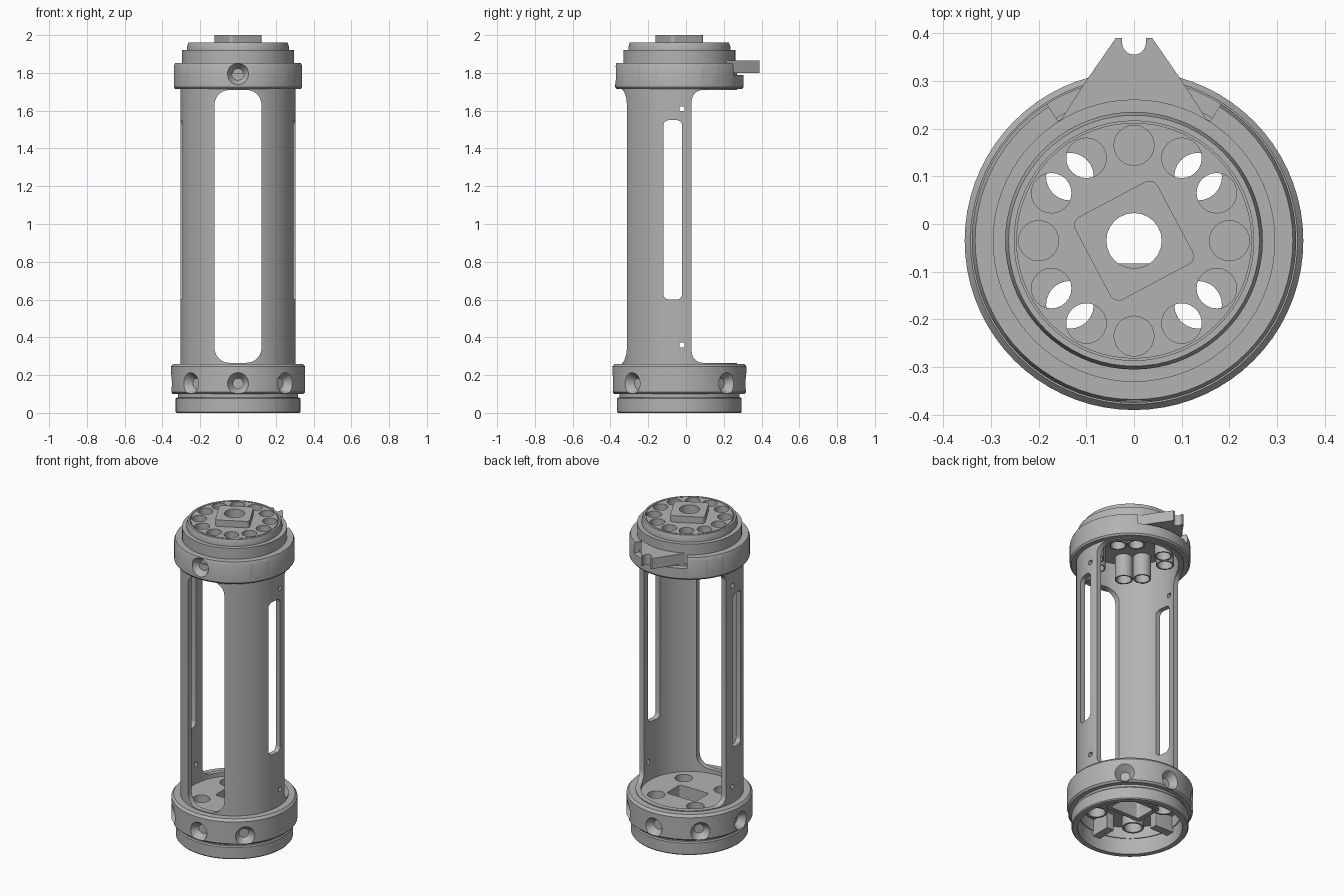
import bpy, bmesh
from math import pi, sin, cos, radians
from mathutils import Matrix, Vector

if "Cube" in bpy.data.objects:
    bpy.data.objects.remove(bpy.data.objects["Cube"])

grey = bpy.data.materials.new("machined grey")
grey.use_nodes = True
GREY = (0.45, 0.45, 0.45, 1)
grey.diffuse_color = GREY
grey.node_tree.nodes["Principled BSDF"].inputs["Base Color"].default_value = GREY
AXIS_Y = -0.035          # the tube axis sits slightly forward of centre
parts = []


def make(name, bm, keep=True):
    bmesh.ops.recalc_face_normals(bm, faces=bm.faces)
    mesh = bpy.data.meshes.new(name)
    bm.to_mesh(mesh)
    bm.free()
    obj = bpy.data.objects.new(name, mesh)
    bpy.context.collection.objects.link(obj)
    if keep:
        mesh.materials.append(grey)
        parts.append(obj)
    else:
        obj.hide_render = True
    return obj


def lathe(name, profile, seg=72, centre=(0, 0)):
    """Closed (radius, z) profile turned about a vertical axis."""
    bm = bmesh.new()
    rows = [[bm.verts.new((centre[0] + r * cos(2 * pi * i / seg),
                           centre[1] + r * sin(2 * pi * i / seg), z))
             for r, z in profile] for i in range(seg)]
    n = len(profile)
    for i in range(seg):
        a, b = rows[i], rows[(i + 1) % seg]
        for j in range(n):
            k = (j + 1) % n
            bm.faces.new((a[j], b[j], b[k], a[k]))
    return make(name, bm)


def tube(name, inner, outer, lo, hi, **kw):
    return lathe(name, [(inner, lo), (outer, lo), (outer, hi), (inner, hi)], **kw)


def prism(name, pts, axis, lo, hi, keep=False):
    """Outline pushed along an axis; the outline lies in the other two axes."""
    place = {"x": lambda p, d: (d, p[0], p[1]),
             "y": lambda p, d: (p[0], d, p[1]),
             "z": lambda p, d: (p[0], p[1], d)}[axis]
    bm = bmesh.new()
    a = [bm.verts.new(place(p, lo)) for p in pts]
    b = [bm.verts.new(place(p, hi)) for p in pts]
    bm.faces.new(a)
    bm.faces.new(b)
    for i in range(len(pts)):
        j = (i + 1) % len(pts)
        bm.faces.new((a[i], a[j], b[j], b[i]))
    return make(name, bm, keep)


def arc(cx, cy, r, start, end, steps):
    return [(cx + r * cos(radians(start + (end - start) * i / steps)),
             cy + r * sin(radians(start + (end - start) * i / steps)))
            for i in range(steps + 1)]


def rounded(x0, x1, y0, y1, r, turn=0):
    pts = []
    for cx, cy, a in ((x1 - r, y1 - r, 0), (x0 + r, y1 - r, 90),
                      (x0 + r, y0 + r, 180), (x1 - r, y0 + r, 270)):
        pts += arc(cx, cy, r, a, a + 90, 6)
    c, s = cos(radians(turn)), sin(radians(turn))
    return [(x * c - y * s, x * s + y * c) for x, y in pts]


def radial_cone(angle, z, r_in, r_out, w_in, w_out):
    """Cone lying along a radius, for countersinks and screw holes."""
    d = Vector((cos(radians(angle)), sin(radians(angle)), 0))
    bm = bmesh.new()
    bmesh.ops.create_cone(bm, cap_ends=True, segments=28, radius1=w_in,
                          radius2=w_out, depth=r_out - r_in)
    rot = d.to_track_quat("Z", "Y").to_matrix().to_4x4()
    bm.transform(Matrix.Translation(d * (r_in + r_out) / 2 + Vector((0, 0, z))) @ rot)
    return make("cutter", bm, keep=False)


def drill(x, y, r, lo, hi):
    return prism("cutter", arc(x, y, r, 0, 345, 23), "z", lo, hi)


def cut(obj, cutters):
    for c in cutters:
        m = obj.modifiers.new("cut", "BOOLEAN")
        m.operation, m.solver, m.object = "DIFFERENCE", "EXACT", c
    bpy.context.view_layer.update()
    deps = bpy.context.evaluated_depsgraph_get()
    mesh = bpy.data.meshes.new_from_object(obj.evaluated_get(deps))
    obj.modifiers.clear()
    obj.data = mesh
    for c in cutters:
        bpy.data.objects.remove(c)


def polar(r, angle):
    return r * cos(radians(angle)), r * sin(radians(angle))


# Slotted tube body, open at the back
body = tube("tube_body", 0.275, 0.305, 0.17, 1.8)
cuts = [prism("cutter", rounded(-0.125, 0.125, 0.265, 1.71, 0.08), "y", -0.6, -0.1),
        prism("cutter", rounded(0.065, 0.7, 0.265, 1.71, 0.06), "x", -0.6, 0.6),
        prism("cutter", rounded(-0.085, 0.015, 0.6, 1.55, 0.03), "x", -0.6, 0.6)]
for z in (0.36, 1.61):
    cuts.append(prism("cutter", rounded(0, 0.027, z - 0.013, z + 0.013, 0.005), "x", -0.6, 0.6))
for z in (0.52, 1.675):
    cuts += [radial_cone(a, z, 0.2, 0.4, 0.014, 0.014) for a in (-49, -131)]
cut(body, cuts)

# Lower collar with eight countersinks
lower = lathe("lower_collar", [(0.29, 0.1), (0.345, 0.1), (0.355, 0.11), (0.355, 0.245),
                               (0.343, 0.26), (0.29, 0.26)])
cut(lower, [radial_cone(a, 0.155, 0.31, 0.36, 0.028, 0.062) for a in range(0, 360, 45)])

# Foot ring and the groove above it
lathe("foot_ring", [(0.295, 0), (0.325, 0), (0.33, 0.006), (0.33, 0.075), (0.325, 0.082),
                    (0.318, 0.082), (0.318, 0.11), (0.295, 0.11)])

# Floor plate with a square pocket and four round openings
floor = tube("floor_plate", 0.02, 0.295, 0.17, 0.24)
cut(floor, [prism("cutter", rounded(-0.1, 0.1, -0.048, 0.085, 0.015), "z", 0.1, 0.3)]
    + [drill(*polar(0.19, a), 0.05, 0.1, 0.3) for a in (45, 135, 225, 315)])

# Fittings under the floor
for i, a in enumerate((45, 135, 225, 315)):
    tube(f"floor_socket_{i + 1}", 0.05, 0.062, 0.11, 0.175, seg=28, centre=polar(0.19, a))
for i, a in enumerate((0, 90, 180, 270)):
    outline = rounded(0.17, 0.3, -0.025, 0.025, 0.004, a)
    prism(f"floor_bracket_{i + 1}", outline, "z", 0.07, 0.175, keep=True)
frame = prism("pocket_frame", rounded(-0.13, 0.13, -0.075, 0.112, 0.02), "z", 0.12, 0.175, keep=True)
cut(frame, [prism("cutter", rounded(-0.1, 0.1, -0.048, 0.085, 0.015), "z", 0.1, 0.3)])

# Upper collar with countersinks and a notch for the pointer
upper = lathe("upper_collar", [(0.285, 1.715), (0.332, 1.715), (0.34, 1.725), (0.34, 1.835),
                               (0.333, 1.853), (0.285, 1.853)])
sector = arc(0, 0, 0.297, 57.5, 122.5, 10) + arc(0, 0, 0.45, 122.5, 57.5, 10)
cut(upper, [radial_cone(a, 1.795, 0.295, 0.345, 0.028, 0.062) for a in (-90, -30, 30, 150, 210)]
    + [prism("cutter", sector, "z", 1.788, 1.9)])

# Forked pointer at the back
right_side = [(0, 0.287), (0.155, 0.25), (0.12, 0.305), (0.09, 0.35), (0.038, 0.425), (0.025, 0.425)]
left_side = [(-x, y) for x, y in reversed(right_side[1:])]
prism("pointer", right_side + arc(0, 0.415, 0.025, 0, -180, 10) + left_side,
      "z", 1.8, 1.865, keep=True)

# Stepped cap with a ring of twelve holes
cap = lathe("top_cap", [(0.058, 1.87), (0.275, 1.87), (0.275, 1.75), (0.296, 1.75),
                        (0.296, 1.92), (0.27, 1.92), (0.27, 1.937), (0.263, 1.96),
                        (0.251, 1.96), (0.251, 1.945), (0.247, 1.945), (0.247, 1.96),
                        (0.058, 1.96)])
cut(cap, [drill(*polar(0.2, a), 0.042, 1.89 if a % 90 == 0 else 1.8, 2.1)
          for a in range(0, 360, 30)])
for a in range(0, 360, 30):
    if a % 90:
        tube(f"cap_socket_{a}", 0.042, 0.051, 1.73, 1.88, seg=24, centre=polar(0.2, a))

# Square drive boss
boss = prism("square_boss", rounded(-0.098, 0.098, -0.098, 0.098, 0.02, 28), "z", 1.95, 2, keep=True)
cut(boss, [drill(0, 0, 0.058, 1.9, 2.1)])

# Shift onto the offset axis and smooth the curved walls
bpy.ops.object.select_all(action="DESELECT")
for obj in parts:
    obj.location.y = AXIS_Y
    obj.select_set(True)
bpy.context.view_layer.objects.active = body
bpy.ops.object.shade_smooth_by_angle(angle=radians(25))
